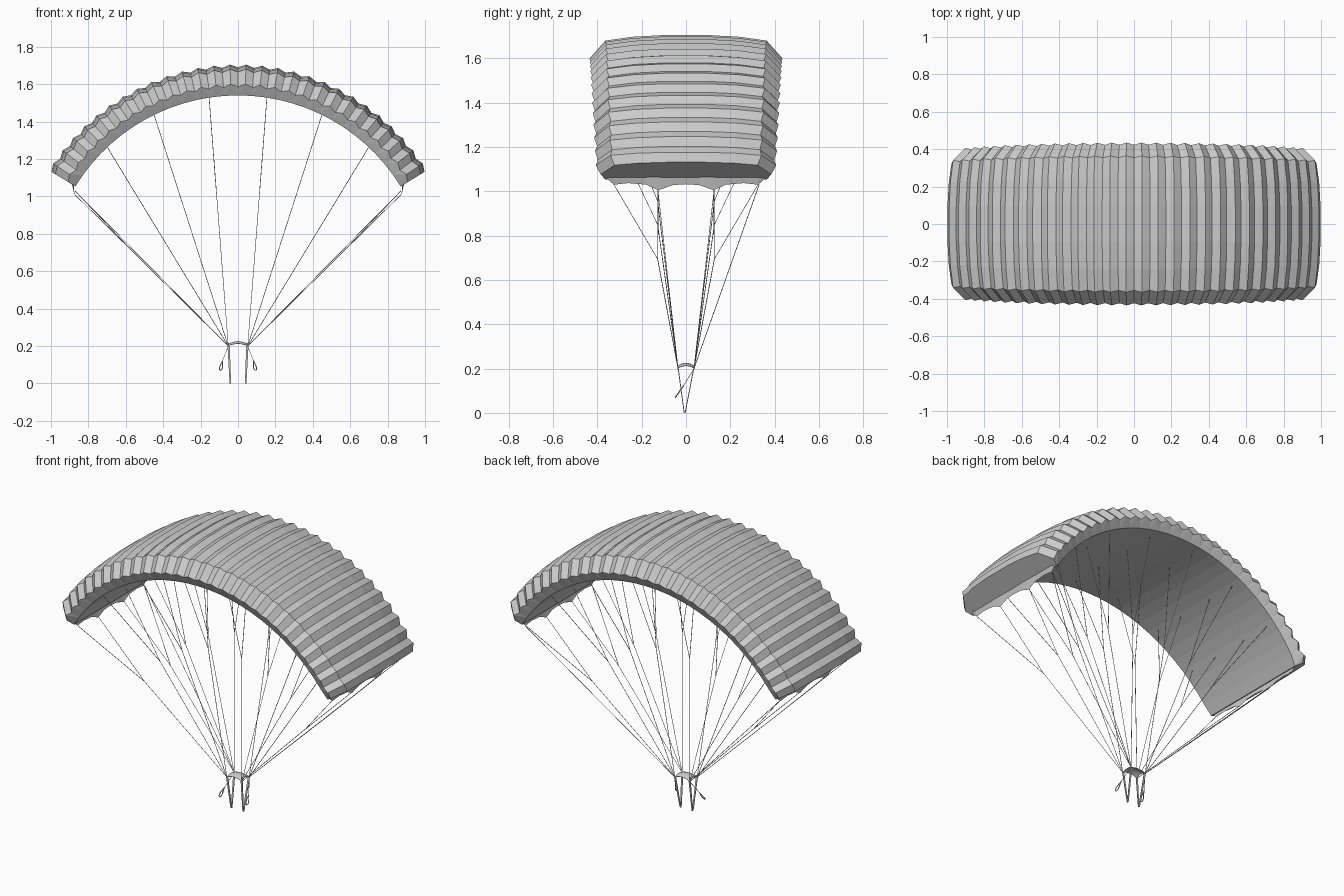
import bpy, bmesh
from math import sin, cos, pi, radians
from mathutils import Vector

if "Cube" in bpy.data.objects:
    bpy.data.objects.remove(bpy.data.objects["Cube"])

CZ = 0.52                # centre height of the canopy arc
TIP = radians(58.5)      # half angle of the arc
CELLS = 28
LOW_R = 1.02             # radius of the lower skin


def finish(bm, name):
    bmesh.ops.recalc_face_normals(bm, faces=bm.faces[:])
    mesh = bpy.data.meshes.new(name)
    bm.to_mesh(mesh)
    bm.free()
    obj = bpy.data.objects.new(name, mesh)
    bpy.context.collection.objects.link(obj)
    return obj


def arc(angle, r, y):
    return Vector((r * sin(angle), y, CZ + r * cos(angle)))


def lines(name, paths, radius, sides=4, cyclic=False):
    """Thin tubes along straight-segment paths."""
    curve = bpy.data.curves.new(name, 'CURVE')
    curve.dimensions = '3D'
    curve.bevel_depth = radius
    curve.bevel_resolution = (sides - 4) // 2
    for path in paths:
        s = curve.splines.new('POLY')
        s.points.add(len(path) - 1)
        for p, co in zip(s.points, path):
            p.co = (*co, 1)
        s.use_cyclic_u = cyclic
    obj = bpy.data.objects.new(name, curve)
    bpy.context.collection.objects.link(obj)
    return obj


# Canopy: puffed cells lofted along the arc, seams alternate with cell crests
HALF = [(-0.43, 1.075), (-0.36, 1.155), (-0.24, 1.172), (-0.10, 1.18)]
SKIN = HALF + [(-y, r) for y, r in reversed(HALF)]
bm = bmesh.new()
top, low = [], []
for i in range(2 * CELLS + 1):
    a = TIP * (i / CELLS - 1)
    crest = i % 2
    taper = 1 - 0.07 * (a / TIP) ** 2
    if i in (0, 2 * CELLS):
        taper -= 0.02
    grow = 0.006 if crest else -0.010
    wide = 1.012 if crest else 0.985
    top.append([bm.verts.new(arc(a, r + grow, y * taper * wide)) for y, r in SKIN])
    if not crest:
        low.append([bm.verts.new(arc(a, LOW_R, y * taper)) for y in (-0.40, -0.13, 0.13, 0.40)])
for c0, c1 in zip(top, top[1:]):                       # upper skin
    for j in range(len(SKIN) - 1):
        bm.faces.new((c0[j], c0[j + 1], c1[j + 1], c1[j]))
for k in range(CELLS):
    for j in range(3):                                 # lower skin
        bm.faces.new((low[k][j], low[k + 1][j], low[k + 1][j + 1], low[k][j + 1]))
    for e in (0, -1):                                  # toothed nose and tail
        b0, b1, mid = low[k][e], low[k + 1][e], top[2 * k + 1][e]
        bm.faces.new((b0, b1, mid))
        bm.faces.new((b0, mid, top[2 * k][e]))
        bm.faces.new((b1, top[2 * k + 2][e], mid))
for t, b in ((top[0], low[0]), (top[-1], low[-1])):    # closed tips
    bm.faces.new(t + b[::-1])
finish(bm, "canopy")

# Scalloped stabiliser flaps hanging under both tips
EDGE = [(0, 1.032), (0.06, 1.028), (0.125, 1.005), (0.18, 1.03), (0.26, 1.037), (0.325, 1.03), (0.36, 1.06)]
EDGE = [(-y, z) for y, z in EDGE[:0:-1]] + EDGE
for side, label in ((-1, "left"), (1, "right")):
    bm = bmesh.new()
    rows = [[bm.verts.new((side * 0.89, y, 1.075)) for y, z in EDGE],
            [bm.verts.new((side * (0.875 + 0.1 * (z - 1.02)), y, z)) for y, z in EDGE]]
    for j in range(len(EDGE) - 1):
        bm.faces.new((rows[0][j], rows[0][j + 1], rows[1][j + 1], rows[1][j]))
    finish(bm, label + "_stabiliser")

# Suspension lines: each main line forks into an inner and an outer branch
STATIONS = [(0.155, 1.535), (0.45, 1.44), (0.70, 1.265), (0.872, 1.01)]
paths = []
for sx in (-1, 1):
    for sy in (-1, 1):
        root = Vector((sx * 0.052, sy * 0.036, 0.2))
        for x, z in STATIONS:
            inner = Vector((sx * x, sy * 0.125, z))
            outer = Vector((sx * x, sy * 0.325, z + (0.02 if x > 0.8 else 0)))
            fork = root.lerp(inner, 0.61)
            fork.y = sy * 0.128
            paths += [(root, fork, inner), (fork, outer)]
    # steering line to the rear corner
    paths.append(((sx * 0.052, 0.036, 0.2), (sx * 0.872, 0.33, 1.03)))
lines("suspension_lines", paths, 0.0017)

# Risers: flat webbing forming a V on each side
for side, label in ((-1, "left"), (1, "right")):
    bm = bmesh.new()
    for sy in (-1, 1):
        bmesh_box = bmesh.ops.create_cube(bm, size=1)["verts"]
        for v in bmesh_box:
            up = v.co.z > 0
            cx, cy, w = (0.05, sy * 0.035, 0.012) if up else (0.041, -0.006 + sy * 0.002, 0.008)
            v.co = (side * (cx + v.co.x * w), cy + v.co.y * 0.004, 0.2 if up else 0.0)
    finish(bm, label + "_riser")

# Slider: small domed cloth between the risers
bm = bmesh.new()
n = 6
grid = []
for i in range(n + 1):
    u = 2 * i / n - 1
    grid.append([])
    for j in range(n + 1):
        v = 2 * j / n - 1
        z = 0.2 + 0.026 * (1 - 0.5 * u * u - 0.5 * v * v)
        grid[-1].append(bm.verts.new((u * 0.055 * (1 - 0.1 * (1 - v * v)),
                                      v * 0.04 * (1 - 0.1 * (1 - u * u)), z)))
for i in range(n):
    for j in range(n):
        bm.faces.new((grid[i][j], grid[i + 1][j], grid[i + 1][j + 1], grid[i][j + 1]))
slider = finish(bm, "slider")
slider.modifiers.new("thickness", 'SOLIDIFY').thickness = 0.002

# Steering toggles: teardrop loops on short cords
cords, loops = [], []
for s in (-1, 1):
    knot = Vector((s * 0.083, -0.012, 0.122))
    cords.append(((s * 0.053, 0.034, 0.195), knot))
    loop = []
    for k in range(12):
        t = 2 * pi * k / 12
        drop = (1 - cos(t)) / 2
        loop.append(knot + Vector((s * 0.011 * drop + 0.013 * sin(t) * drop, -0.036 * drop, -0.052 * drop)))
    loops.append(loop)
lines("toggle_cords", cords, 0.0015)
lines("toggles", loops, 0.0028, sides=6, cyclic=True)
